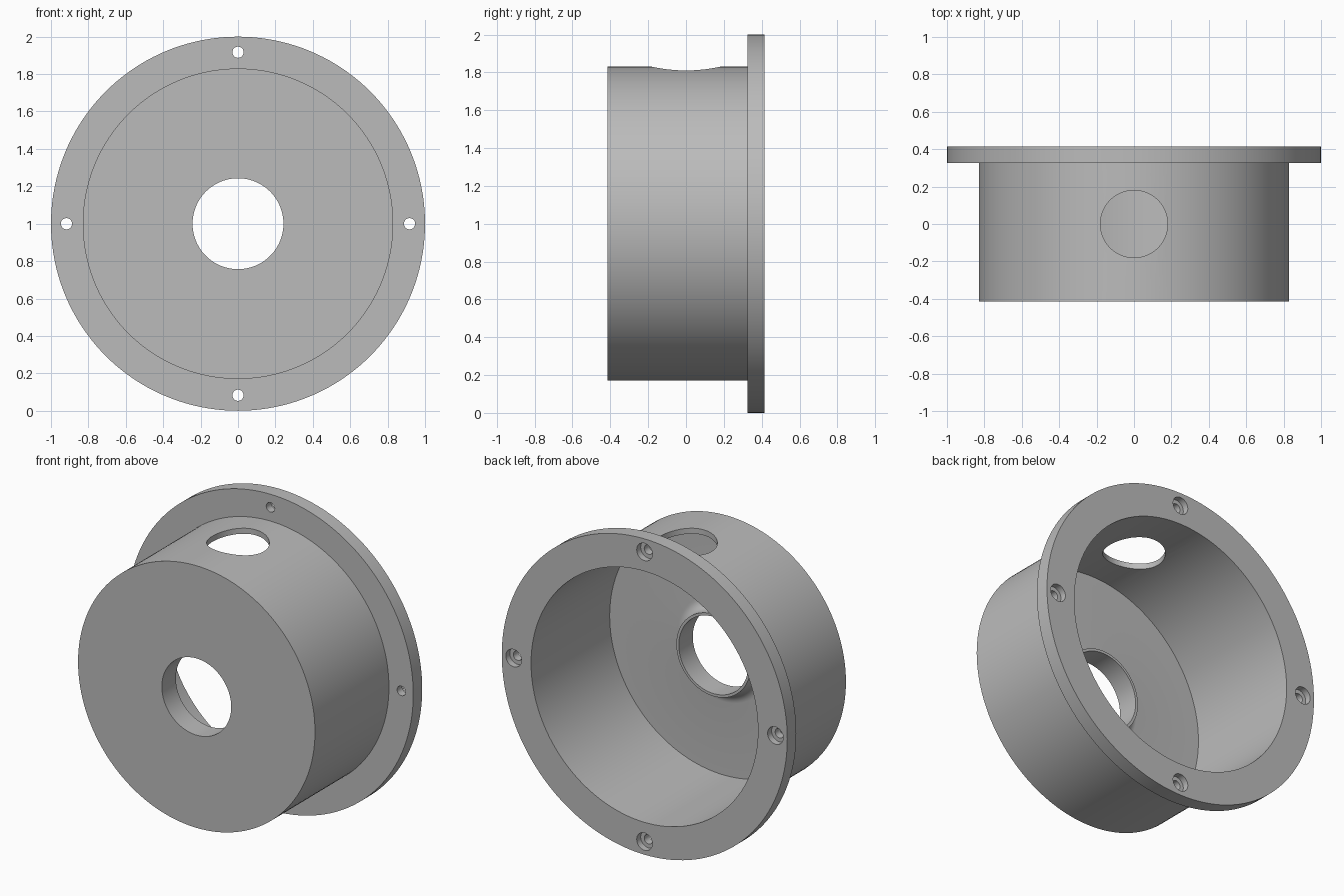
import bpy, bmesh, math
from mathutils import Matrix, Vector

if "Cube" in bpy.data.objects:
    bpy.data.objects.remove(bpy.data.objects["Cube"])

SEGMENTS = 160
CENTRE = Vector((0, 0, 1))
BACK, FRONT = 0.415, -0.415
FLANGE_FRONT = 0.325
FLOOR = -0.372
OUTER, INNER, HUB, BORE = 0.83, 0.795, 0.26, 0.243
HUB_TOP, FILLET = -0.275, 0.07

grey = bpy.data.materials.new("plain_grey")
grey.use_nodes = True
colour = (0.5, 0.5, 0.5, 1)
grey.diffuse_color = colour
grey.node_tree.nodes["Principled BSDF"].inputs["Base Color"].default_value = colour


def revolve(name, profile):
    """Turn a closed (radius, y) profile about the y axis through CENTRE."""
    bm = bmesh.new()
    verts = [bm.verts.new((r, y, 1)) for r, y in profile]
    edges = [bm.edges.new((a, b)) for a, b in zip(verts, verts[1:] + verts[:1])]
    bmesh.ops.spin(bm, geom=verts + edges, cent=CENTRE, axis=(0, 1, 0),
                   angle=math.tau, steps=SEGMENTS, use_duplicate=False)
    bmesh.ops.remove_doubles(bm, verts=bm.verts, dist=1e-5)
    bmesh.ops.recalc_face_normals(bm, faces=bm.faces)
    mesh = bpy.data.meshes.new(name)
    bm.to_mesh(mesh)
    bm.free()
    obj = bpy.data.objects.new(name, mesh)
    bpy.context.collection.objects.link(obj)
    obj.data.materials.append(grey)
    return obj


def drill(target, radius, depth, location, rotation, vertices):
    """Cut a round hole and throw the cutter away."""
    bpy.ops.mesh.primitive_cylinder_add(vertices=vertices, radius=radius, depth=depth,
                                        location=location, rotation=rotation)
    cutter = bpy.context.object
    cutter.hide_render = True
    cutter.data.materials.append(grey)
    cut = target.modifiers.new("hole", 'BOOLEAN')
    cut.operation, cut.solver, cut.object = 'DIFFERENCE', 'EXACT', cutter
    bpy.context.view_layer.objects.active = target
    bpy.ops.object.modifier_apply(modifier=cut.name)
    bpy.data.objects.remove(cutter)


# Cup with back flange, thin floor and a filleted collar round the bore
fillet = []
for i in range(9):
    a = i / 8 * math.pi / 2
    fillet.append((HUB + FILLET * (1 - math.sin(a)), FLOOR + FILLET * (1 - math.cos(a))))
housing = revolve("flanged_housing", [
    (BORE, FRONT), (OUTER, FRONT), (OUTER, FLANGE_FRONT), (1, FLANGE_FRONT),
    (1, BACK), (INNER, BACK), (INNER, FLOOR),
    *fillet, (HUB, HUB_TOP), (BORE, HUB_TOP)])

# Round opening in the top wall
drill(housing, 0.18, 0.6, (0, 0, 1.7), (0, 0, 0), 64)

# Four counterbored screw holes in the flange
for k in range(4):
    spot = CENTRE + Matrix.Rotation(k * math.pi / 2, 3, 'Y') @ Vector((0.917, 0, 0))
    for radius, y, depth in ((0.03, 0.37, 0.3), (0.055, BACK, 0.08)):
        drill(housing, radius, depth, (spot.x, y, spot.z), (math.pi / 2, 0, 0), 32)

# Smooth walls with crisp rims
bpy.ops.object.select_all(action='DESELECT')
housing.select_set(True)
bpy.context.view_layer.objects.active = housing
bpy.ops.object.shade_smooth_by_angle(angle=math.radians(30))
